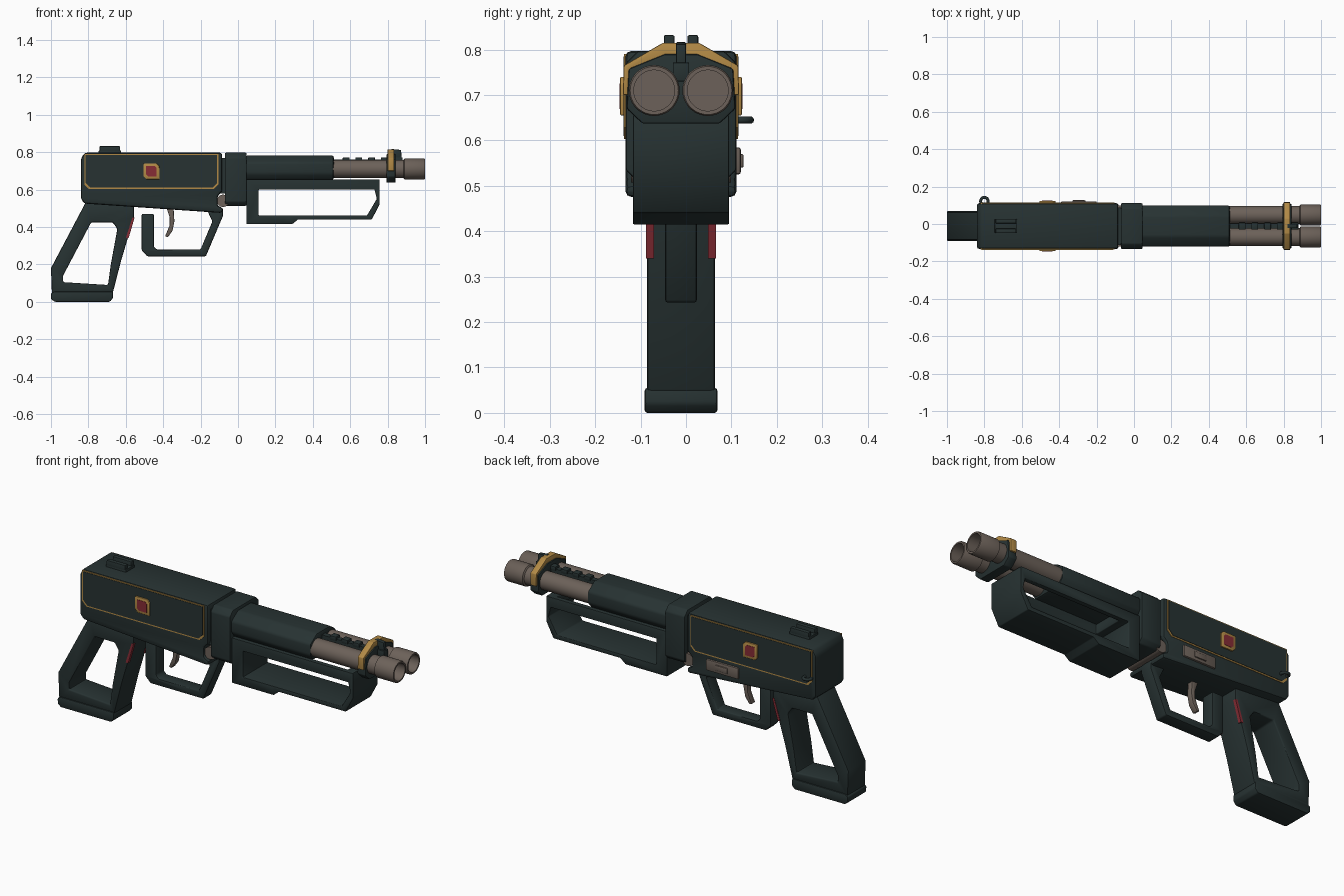
import bpy, bmesh, math
from mathutils import Matrix, Vector

cube = bpy.data.objects.get("Cube")
if cube:
    bpy.data.objects.remove(cube, do_unlink=True)

CY = -0.011  # centre plane of the body


def material(name, r, g, b):
    m = bpy.data.materials.new(name)
    m.use_nodes = True
    m.diffuse_color = (r, g, b, 1)
    bsdf = m.node_tree.nodes["Principled BSDF"]
    bsdf.inputs["Base Color"].default_value = (r, g, b, 1)
    bsdf.inputs["Roughness"].default_value = 0.6
    return m


DARK = material("dark_teal", 0.02, 0.032, 0.032)
GOLD = material("gold", 0.44, 0.25, 0.06)
STEEL = material("warm_grey_metal", 0.15, 0.12, 0.10)
RED = material("dark_red", 0.24, 0.025, 0.035)


def finish(name, bm, mat, bevel=0.0, cutter=None):
    bmesh.ops.recalc_face_normals(bm, faces=bm.faces)
    mesh = bpy.data.meshes.new(name)
    bm.to_mesh(mesh)
    bm.free()
    ob = bpy.data.objects.new(name, mesh)
    bpy.context.collection.objects.link(ob)
    mesh.materials.append(mat)
    bpy.ops.object.select_all(action='DESELECT')
    ob.select_set(True)
    bpy.context.view_layer.objects.active = ob
    if cutter:
        mod = ob.modifiers.new("cut", 'BOOLEAN')
        mod.object, mod.solver = cutter, 'EXACT'
        bpy.ops.object.modifier_apply(modifier=mod.name)
        bpy.data.objects.remove(cutter, do_unlink=True)
    if bevel:
        mod = ob.modifiers.new("bevel", 'BEVEL')
        mod.width, mod.segments, mod.limit_method = bevel, 2, 'ANGLE'
        bpy.ops.object.modifier_apply(modifier=mod.name)
    bpy.ops.object.shade_smooth_by_angle(angle=math.radians(35))
    return ob


def side(name, pts, y0, y1, mat, bevel=0.0, hole=None, cutter=None):
    """Side outline (x, z) extruded across y, optionally with a matching hole loop."""
    bm = bmesh.new()
    loop = lambda p, y: [bm.verts.new((x, CY + y, z)) for x, z in p]
    n = len(pts)
    a, b = loop(pts, y0), loop(pts, y1)
    strips = [(a, b)]
    if hole:
        c, d = loop(hole, y0), loop(hole, y1)
        strips += [(b, d), (d, c), (c, a)]
    else:
        bm.faces.new(a)
        bm.faces.new(b)
    for p, q in strips:
        for i in range(n):
            j = (i + 1) % n
            bm.faces.new((p[i], p[j], q[j], q[i]))
    return finish(name, bm, mat, bevel, cutter)


def section(name, half, x0, x1, mat, bevel=0.0, bridge=False):
    """Mirrored cross-section (y, z) extruded along x."""
    other = [(-y, z) for y, z in reversed(half)]
    pts = half + other
    bm = bmesh.new()
    a = [bm.verts.new((x0, CY + y, z)) for y, z in pts]
    b = [bm.verts.new((x1, CY + y, z)) for y, z in pts]
    n = len(pts)
    bm.faces.new(a)
    bm.faces.new(b)
    for i in range(n):
        j = (i + 1) % n
        bm.faces.new((a[i], a[j], b[j], b[i]))
    return finish(name, bm, mat, bevel)


def box(name, x0, x1, y0, y1, z0, z1, mat, bevel=0.0):
    return side(name, [(x0, z0), (x1, z0), (x1, z1), (x0, z1)], y0, y1, mat, bevel)


def lathe(name, profile, y, z, mat):
    """Profile (x, radius) spun around an axis along x."""
    bm = bmesh.new()
    vs = [bm.verts.new((x, CY + y, z + r)) for x, r in profile]
    es = [bm.edges.new(p) for p in zip(vs, vs[1:])]
    bmesh.ops.spin(bm, geom=vs + es, cent=(0, CY + y, z), axis=(1, 0, 0),
                   angle=2 * math.pi, steps=36, use_duplicate=False)
    bmesh.ops.remove_doubles(bm, verts=bm.verts, dist=0.0001)
    return finish(name, bm, mat)


# Receiver, hinge and pin
side("receiver", [(-0.84, 0.765), (-0.82, 0.797), (-0.085, 0.797), (-0.085, 0.59),
                  (-0.11, 0.565), (-0.11, 0.515), (-0.08, 0.5), (-0.085, 0.475),
                  (-0.82, 0.525), (-0.84, 0.55)], -0.122, 0.122, DARK, 0.012)
box("hinge_core", -0.1, -0.05, -0.1, 0.1, 0.58, 0.77, DARK)
section("hinge_block", [(0.095, 0.797), (0.122, 0.77), (0.122, 0.535), (0.1, 0.513)],
        -0.07, 0.046, DARK, 0.006)
bm = bmesh.new()
bmesh.ops.create_cone(bm, cap_ends=True, segments=24, radius1=0.033, radius2=0.033, depth=0.22,
                      matrix=Matrix.Translation((-0.08, CY, 0.54)) @ Matrix.Rotation(math.pi / 2, 4, 'X'))
finish("hinge_pin", bm, STEEL)

# Trimmed side panels, badges and grip strips on both sides
outer = [(-0.822, 0.79), (-0.105, 0.79), (-0.105, 0.628), (-0.13, 0.603),
         (-0.797, 0.603), (-0.822, 0.628)]
inner = [(x + (0.007 if x < -0.5 else -0.007), z + (0.007 if z < 0.7 else -0.005)) for x, z in outer]
badge = [(-0.505, 0.74), (-0.435, 0.74), (-0.42, 0.725), (-0.42, 0.655),
         (-0.49, 0.655), (-0.505, 0.67)]
gem = [(-0.4625 + (x + 0.4625) * 0.66, 0.6975 + (z - 0.6975) * 0.66) for x, z in badge]
strip = [(-0.565, 0.45), (-0.553, 0.45), (-0.585, 0.34), (-0.6, 0.34)]
for s, label in ((1, "left"), (-1, "right")):
    side(label + "_panel_trim", outer, s * 0.11, s * 0.125, GOLD)
    side(label + "_panel", inner, s * 0.11, s * 0.127, DARK)
    side(label + "_badge", badge, s * 0.12, s * 0.134, GOLD, 0.003)
    side(label + "_badge_inset", gem, s * 0.13, s * 0.1355, RED)
    side(label + "_grip_strip", strip, s * 0.06, s * 0.077, RED)

# Left side catch and sling loop
box("side_catch", -0.39, -0.2, 0.1, 0.132, 0.525, 0.585, STEEL, 0.006)
box("side_catch_button", -0.33, -0.26, 0.12, 0.138, 0.54, 0.57, STEEL, 0.004)
bpy.ops.mesh.primitive_torus_add(major_radius=0.02, minor_radius=0.008, major_segments=24,
                                 minor_segments=10, location=(-0.8, 0.122, 0.645))
bpy.context.object.name = "sling_loop"
bpy.context.object.data.materials.append(DARK)
bpy.ops.object.shade_smooth()

# Rear sight
box("rear_sight_base", -0.745, -0.625, -0.038, 0.038, 0.78, 0.81, DARK, 0.004)
for s, label in ((1, "left"), (-1, "right")):
    box(label + "_rear_sight_post", -0.74, -0.63, s * 0.014, s * 0.038, 0.79, 0.832, DARK, 0.004)

# Open grip and base plate
side("grip", [(-0.995, 0.045), (-1.0, 0.18), (-0.815, 0.53), (-0.555, 0.51), (-0.555, 0.455),
              (-0.625, 0.22), (-0.67, 0.045)], -0.075, 0.075, DARK, 0.008,
     hole=[(-0.935, 0.105), (-0.935, 0.14), (-0.785, 0.425), (-0.67, 0.425), (-0.645, 0.39),
           (-0.68, 0.2), (-0.695, 0.09)])
side("grip_base", [(-1.0, 0.015), (-1.0, 0.045), (-0.98, 0.055), (-0.67, 0.055), (-0.668, 0.02),
                   (-0.685, 0.0), (-0.98, 0.0)], -0.08, 0.08, DARK, 0.006)

# Trigger guard and trigger
side("trigger_guard", [(-0.515, 0.47), (-0.515, 0.275), (-0.485, 0.243), (-0.172, 0.243),
                       (-0.08, 0.46), (-0.08, 0.5), (-0.17, 0.5), (-0.137, 0.43), (-0.2, 0.28),
                       (-0.435, 0.28), (-0.45, 0.295), (-0.45, 0.47)], -0.035, 0.035, DARK, 0.006)
side("trigger", [(-0.385, 0.51), (-0.365, 0.45), (-0.365, 0.41), (-0.39, 0.35), (-0.375, 0.345),
                 (-0.35, 0.38), (-0.34, 0.43), (-0.345, 0.51)], -0.016, 0.016, STEEL, 0.005)

# Barrel cover, hollow barrels and rib
section("barrel_cover", [(0.055, 0.782), (0.11, 0.745), (0.11, 0.685), (0.085, 0.652)],
        0.04, 0.512, DARK, 0.01)
tube = [(0.4, 0.0), (0.4, 0.048), (0.885, 0.048), (0.89, 0.056), (0.995, 0.056), (1.0, 0.053),
        (1.0, 0.045), (0.85, 0.045), (0.85, 0.0)]
for s, label in ((1, "left"), (-1, "right")):
    lathe(label + "_barrel", tube, s * 0.059, 0.71, STEEL)
box("barrel_rib", 0.45, 0.84, -0.014, 0.014, 0.7, 0.76, DARK)
for i in range(4):
    x = 0.56 + i * 0.068
    box(f"rib_tooth_{i + 1}", x, x + 0.036, -0.018, 0.018, 0.75, 0.772, DARK, 0.003)

# Muzzle clamp with gold arch and front sight
section("muzzle_clamp", [(0.036, 0.79), (0.115, 0.758), (0.12, 0.67), (0.085, 0.637)],
        0.793, 0.842, DARK, 0.005)
section("gold_arch", [(0.035, 0.775), (0.112, 0.755), (0.116, 0.7), (0.128, 0.7),
                      (0.126, 0.765), (0.04, 0.815)], 0.8, 0.835, GOLD, 0.003)
side("front_sight", [(0.82, 0.76), (0.875, 0.76), (0.872, 0.812), (0.82, 0.817)],
     -0.011, 0.011, DARK, 0.003)
box("front_sight_base", 0.83, 0.88, -0.018, 0.018, 0.73, 0.772, DARK, 0.003)

# Hollow foregrip, open towards the barrels
slot = box("slot_cutter", 0.15, 0.71, -0.08, 0.08, 0.58, 0.7, DARK)
slot.hide_render = True
side("foregrip", [(0.045, 0.655), (0.045, 0.415), (0.29, 0.415), (0.32, 0.44), (0.715, 0.44),
                  (0.757, 0.52), (0.757, 0.655)], -0.106, 0.106, DARK, 0.004,
     hole=[(0.11, 0.6), (0.11, 0.462), (0.28, 0.462), (0.33, 0.462), (0.69, 0.462),
           (0.742, 0.55), (0.73, 0.6)], cutter=slot)
